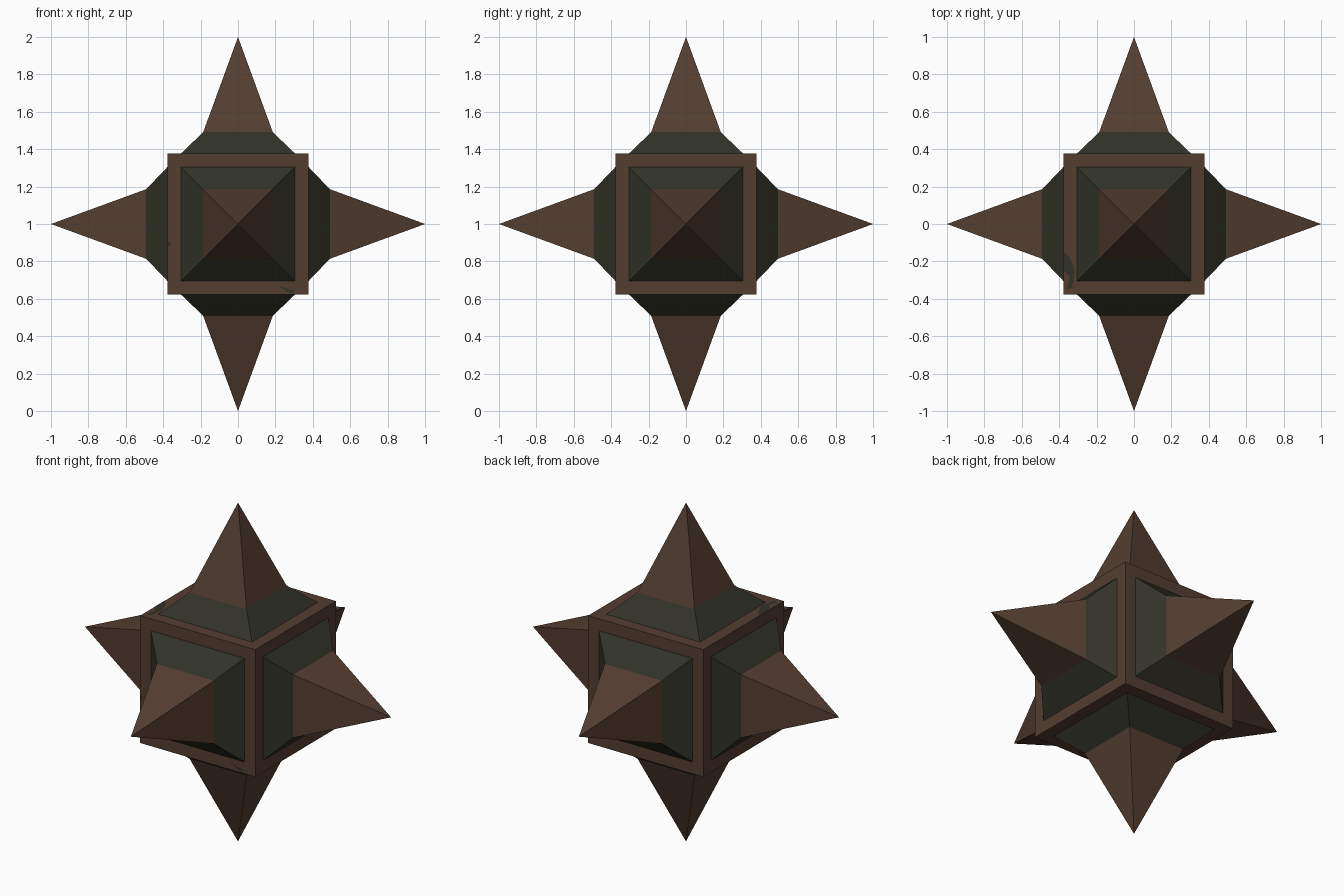
import bpy, bmesh
from mathutils import Vector

if "Cube" in bpy.data.objects:
    bpy.data.objects.remove(bpy.data.objects["Cube"])

HALF = 0.376            # half width of the cube
COLLAR_BASE = 0.277     # half width where a collar meets the cube
COLLAR_TOP = 0.157      # half width where a spike leaves its collar
COLLAR_DIST = 0.491     # distance of the collar top from the centre
TIP = 1.0               # distance of the spike tips from the centre
CENTRE = Vector((0, 0, 1))


def material(name, rgb):
    m = bpy.data.materials.new(name)
    m.diffuse_color = (*rgb, 1)
    m.use_nodes = True
    m.node_tree.nodes["Principled BSDF"].inputs["Base Color"].default_value = m.diffuse_color
    return m


rust = material("rust_brown", (0.089, 0.048, 0.030))
moss = material("moss_green", (0.031, 0.032, 0.0195))


def add_object(name, bm, mats):
    me = bpy.data.meshes.new(name)
    bm.to_mesh(me)
    bm.free()
    for m in mats:
        me.materials.append(m)
    ob = bpy.data.objects.new(name, me)
    ob.location = CENTRE
    bpy.context.collection.objects.link(ob)
    return ob


# Cube with a sloped collar and a four-sided spike on every face
bm = bmesh.new()
bmesh.ops.create_cube(bm, size=2 * HALF)
sides = bm.faces[:]
bmesh.ops.inset_individual(bm, faces=sides, thickness=HALF - COLLAR_BASE)
bmesh.ops.inset_individual(bm, faces=sides, thickness=COLLAR_BASE - COLLAR_TOP,
                           depth=0, use_even_offset=True)
for f in sides:
    n = f.normal.copy()
    for v in f.verts:
        v.co += n * (COLLAR_DIST - HALF)
for v in bmesh.ops.poke(bm, faces=sides)["verts"]:
    v.co = v.co.normalized() * TIP
# Collars are green, the frame and spikes are brown
for f in bm.faces:
    reach = max(abs(c) for c in f.calc_center_median())
    f.material_index = 1 if HALF + 0.01 < reach < COLLAR_DIST else 0
bmesh.ops.recalc_face_normals(bm, faces=bm.faces[:])
add_object("spiked_cube", bm, [rust, moss])


def patch(name, points, outward):
    """Flat moss patch lying just above the surface."""
    bm = bmesh.new()
    out = Vector(outward).normalized()
    f = bm.faces.new([bm.verts.new(Vector(p) - CENTRE + out * 0.002) for p in points])
    f.normal_update()
    if f.normal.dot(out) < 0:
        f.normal_flip()
    bmesh.ops.triangulate(bm, faces=[f])
    add_object(name, bm, [moss])


# Streak down the right face of the bottom spike
slope = COLLAR_TOP / (TIP - COLLAR_DIST)
streak = [(-0.04, 0.508), (0.02, 0.508), (0.04, 0.40), (0.083, 0.275),
          (0.059, 0.195), (0.048, 0.21), (-0.01, 0.40)]
patch("spike_moss_streak", [(z * slope, y, z) for y, z in streak], (1, 0, -slope))

# Stain on the front left corner of the top frame
stain = [(-0.375, -0.147), (-0.343, -0.18), (-0.316, -0.25), (-0.33, -0.34),
         (-0.355, -0.35), (-0.345, -0.28), (-0.375, -0.25)]
patch("top_moss_stain", [(x, y, 1 + HALF) for x, y in stain], (0, 0, 1))

# Small stains on the front frame
patch("front_moss_stain", [(x, -HALF, z) for x, z in
      [(0.22, 0.67), (0.26, 0.655), (0.30, 0.645), (0.295, 0.63), (0.26, 0.638)]], (0, -1, 0))
patch("front_moss_speck", [(x, -HALF, z) for x, z in
      [(-0.375, 0.905), (-0.36, 0.905), (-0.36, 0.88), (-0.375, 0.88)]], (0, -1, 0))
